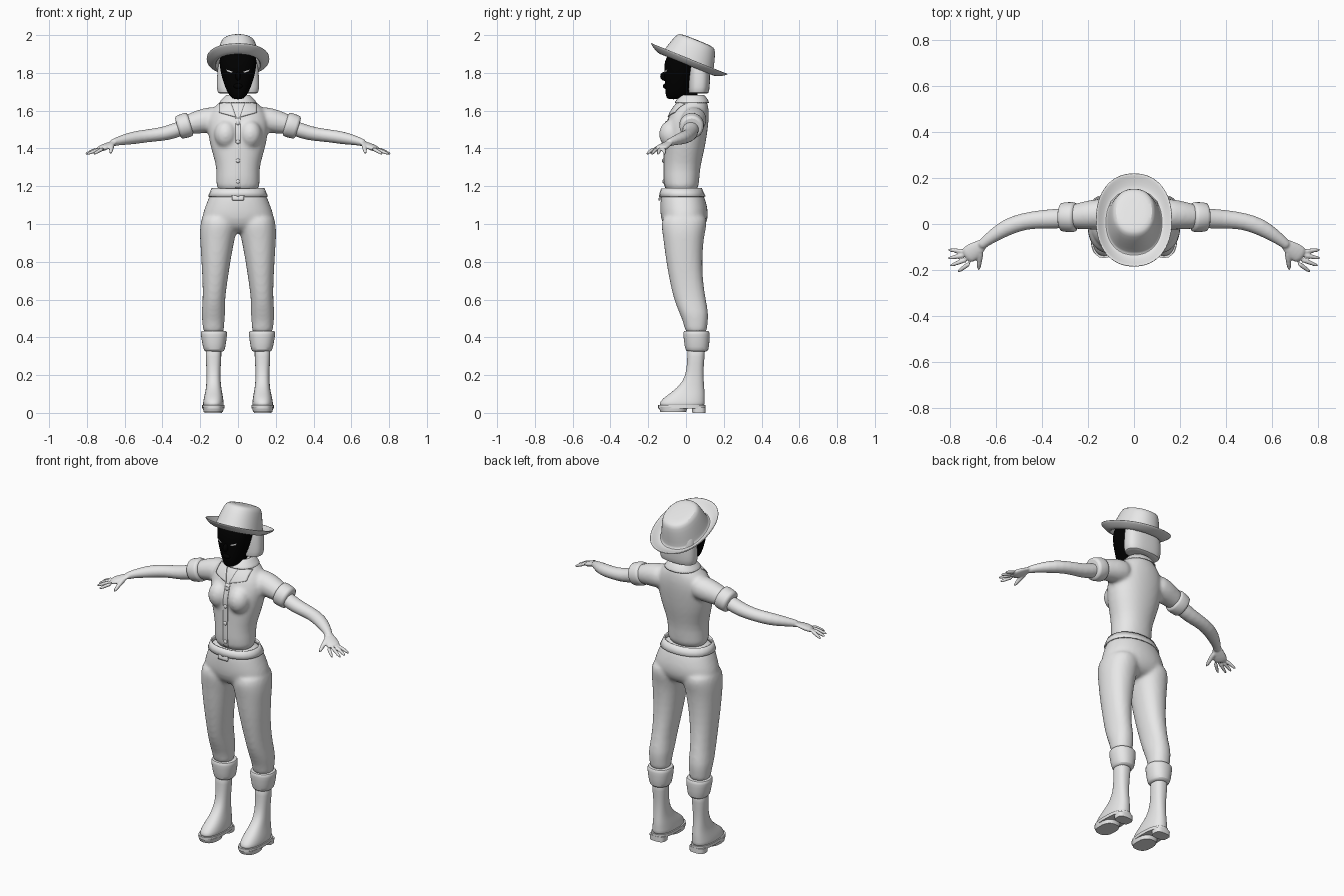
import bpy, bmesh
from math import cos, sin, pi, radians
from mathutils import Matrix, Vector

cube = bpy.data.objects.get("Cube")
if cube:
    bpy.data.objects.remove(cube)


def material(name, value):
    m = bpy.data.materials.new(name)
    m.use_nodes = True
    color = (value, value, value, 1)
    m.diffuse_color = color
    m.node_tree.nodes["Principled BSDF"].inputs["Base Color"].default_value = color
    return m


GREY = material("light grey", 0.8)
BLACK = material("black", 0.0)
SIDES = (1, -1)


def skin_rings(bm, rings, caps=(True, True)):
    """Bridge rings of points and close the chosen ends."""
    rows = [[bm.verts.new(p) for p in ring] for ring in rings]
    n = len(rows[0])
    for a, b in zip(rows, rows[1:]):
        for i in range(n):
            j = (i + 1) % n
            bm.faces.new((a[i], a[j], b[j], b[i]))
    for row, cap in zip((rows[0], rows[-1]), caps):
        if cap:
            bm.faces.new(row)


def loft(bm, rows, side=1, power=2.2, n=24, caps=(True, True)):
    """Level oval sections, each given as z, x0, x1, y0, y1."""
    def bend(c):
        return (1 if c >= 0 else -1) * abs(c) ** (2 / power)
    rings = []
    for z, x0, x1, y0, y1 in rows:
        rings.append([(side * ((x0 + x1) / 2 + (x1 - x0) / 2 * bend(cos(2 * pi * i / n))),
                       (y0 + y1) / 2 + (y1 - y0) / 2 * bend(sin(2 * pi * i / n)), z)
                      for i in range(n)])
    skin_rings(bm, rings, caps)


def even(rows):
    """Sections symmetric about the middle, given as z, half width, y0, y1."""
    return [(z, -x, x, y0, y1) for z, x, y0, y1 in rows]


def tube(bm, path, side=1, flat=1.0, n=16):
    """Round limb through points x, y, z, radius; flat squashes its height."""
    pts = [Vector((side * x, y, z)) for x, y, z, r in path]
    rings = []
    for k, p in enumerate(pts):
        t = (pts[min(k + 1, len(pts) - 1)] - pts[max(k - 1, 0)]).normalized()
        u = t.cross(Vector((0, 0, 1))).normalized()
        v = u.cross(t)
        r = path[k][3]
        rings.append([p + u * r * cos(2 * pi * i / n) + v * r * flat * sin(2 * pi * i / n)
                      for i in range(n)])
    skin_rings(bm, rings)


def ball(bm, center, radii):
    bmesh.ops.create_uvsphere(bm, u_segments=20, v_segments=12, radius=1,
                              matrix=Matrix.Translation(center) @ Matrix.Diagonal((*radii, 1)))


def finish(name, bm, mat=GREY, subdiv=0, voxel=0, smooth=0, thick=0):
    bmesh.ops.recalc_face_normals(bm, faces=bm.faces)
    mesh = bpy.data.meshes.new(name)
    bm.to_mesh(mesh)
    bm.free()
    mesh.materials.append(mat)
    ob = bpy.data.objects.new(name, mesh)
    bpy.context.collection.objects.link(ob)
    bpy.ops.object.select_all(action='DESELECT')
    ob.select_set(True)
    bpy.context.view_layer.objects.active = ob
    bpy.ops.object.shade_smooth_by_angle(angle=radians(50))
    if thick:
        m = ob.modifiers.new("thickness", 'SOLIDIFY')
        m.thickness, m.offset = thick, 0
    if subdiv:
        m = ob.modifiers.new("rounding", 'SUBSURF')
        m.levels = m.render_levels = subdiv
    if voxel:
        m = ob.modifiers.new("blend", 'REMESH')
        m.mode, m.voxel_size, m.use_smooth_shade = 'VOXEL', voxel, True
    if smooth:
        m = ob.modifiers.new("soften", 'SMOOTH')
        m.factor, m.iterations = 0.5, smooth
    return ob


def drape(name, target, corners, across, down, lift=0.004, thick=0.006, sides=(1,)):
    """Thin plate laid on the front of a part; corners are x, z pairs."""
    body = target.evaluated_get(bpy.context.evaluated_depsgraph_get())
    a, b, c, d = (Vector(p) for p in corners)
    bm = bmesh.new()
    for s in sides:
        grid = []
        for j in range(down + 1):
            row = []
            for i in range(across + 1):
                u, v = i / across, j / down
                x, z = a.lerp(b, u).lerp(d.lerp(c, u), v)
                hit, loc, _, _ = body.ray_cast(Vector((s * x, -1, z)), Vector((0, 1, 0)))
                y = loc.y if hit else -0.03
                row.append(bm.verts.new((s * x, y - lift, z)))
            grid.append(row)
        for p, q in zip(grid, grid[1:]):
            for i in range(across):
                bm.faces.new((p[i], p[i + 1], q[i + 1], q[i]))
    return finish(name, bm, thick=thick)


# Shirt: torso, bust and short sleeves blended together
bm = bmesh.new()
loft(bm, even([(1.15, .125, -.115, .07), (1.25, .112, -.12, .07), (1.32, .118, -.118, .08),
               (1.4, .145, -.118, .1), (1.48, .16, -.115, .113), (1.55, .165, -.1, .122),
               (1.61, .14, -.075, .122), (1.65, .09, -.04, .112), (1.68, .06, -.02, .095)]))
for s in SIDES:
    ball(bm, (s * .065, -.08, 1.475), (.062, .064, .075))
    tube(bm, [(.08, .045, 1.56, .07), (.17, .042, 1.55, .07),
              (.25, .033, 1.53, .056), (.28, .03, 1.52, .054)], s)
shirt = finish("shirt", bm, subdiv=1, voxel=.01, smooth=8)

# Rolled sleeve cuffs
bm = bmesh.new()
for s in SIDES:
    tube(bm, [(.25, .03, 1.53, .05), (.25, .03, 1.53, .062), (.26, .03, 1.527, .067),
              (.31, .03, 1.512, .064), (.32, .03, 1.509, .06), (.32, .03, 1.509, .045)], s, n=24)
finish("sleeve_cuffs", bm, subdiv=1)

# Collar, lapels, button strip and buttons
bm = bmesh.new()
loft(bm, even([(1.685, .058, -.02, .09), (1.665, .075, -.04, .108), (1.64, .1, -.06, .122)]),
     caps=(False, False))
finish("collar", bm, thick=.008, subdiv=1)
drape("lapels", shirt, [(.04, 1.65), (.1, 1.635), (.1, 1.59), (.01, 1.565)], 8, 8, sides=SIDES)
drape("button_strip", shirt, [(-.014, 1.56), (.014, 1.56), (.014, 1.19), (-.014, 1.19)], 4, 30,
      lift=.001, thick=.004)
body = shirt.evaluated_get(bpy.context.evaluated_depsgraph_get())
bm = bmesh.new()
for z in (1.535, 1.435, 1.335, 1.225):
    hit, loc, _, _ = body.ray_cast(Vector((0, -1, z)), Vector((0, 1, 0)))
    ball(bm, (0, loc.y - .004, z), (.011, .006, .011))
finish("buttons", bm)

# Trousers: hips and legs blended together
bm = bmesh.new()
loft(bm, even([(1.19, .135, -.125, .078), (1.14, .155, -.135, .1), (1.08, .18, -.138, .117),
               (1.03, .195, -.135, .118), (.98, .19, -.115, .1), (.95, .12, -.07, .05)]))
for s in SIDES:
    loft(bm, [(1.06, .01, .19, -.12, .11), (1, 0, .2, -.133, .112), (.95, .01, .203, -.125, .1),
              (.9, .022, .2, -.118, .092), (.8, .04, .194, -.106, .086), (.7, .055, .188, -.087, .09),
              (.6, .07, .186, -.066, .105), (.52, .066, .195, -.032, .122),
              (.47, .075, .187, -.01, .113), (.41, .07, .187, -.005, .113)], s)
trousers = finish("trousers", bm, subdiv=1, voxel=.01, smooth=6)
bm = bmesh.new()
loft(bm, even([(1.188, .137, -.128, .08), (1.165, .146, -.135, .09), (1.145, .155, -.139, .1)]),
     caps=(False, False))
finish("waistband", bm, thick=.008)
drape("belt_buckle", trousers, [(-.035, 1.165), (.035, 1.165), (.03, 1.125), (-.03, 1.125)], 6, 4,
      lift=.008, thick=.009)

# Turned up trouser cuffs
bm = bmesh.new()
for s in SIDES:
    loft(bm, [(.435, .075, .18, .005, .105), (.435, .06, .195, -.012, .122), (.42, .056, .199, -.016, .127),
              (.37, .063, .19, -.01, .124), (.33, .07, .182, -.004, .12), (.322, .08, .17, .01, .105)], s)
finish("trouser_cuffs", bm, subdiv=1)

# Boots with soles and heels
bm = bmesh.new()
for s in SIDES:
    loft(bm, [(.36, .085, .172, .005, .105), (.3, .088, .172, .008, .098), (.22, .093, .166, .002, .092),
              (.17, .092, .167, -.015, .094), (.13, .088, .17, -.05, .097), (.1, .082, .176, -.09, .1),
              (.075, .078, .182, -.125, .1), (.05, .075, .186, -.142, .1), (.03, .076, .186, -.143, .1)], s, 2.4)
finish("boots", bm, subdiv=1)
bm = bmesh.new()
for s in SIDES:
    loft(bm, [(.042, .071, .19, -.148, .104), (.024, .071, .19, -.148, .104)], s, 2.5)
    loft(bm, [(.03, .074, .187, -.145, .01), (.004, .08, .182, -.135, 0)], s, 2.5)
    loft(bm, [(.03, .083, .18, .03, .104), (0, .084, .178, .034, .104)], s, 3)
finish("boot_soles", bm)

# Arms, hands and fingers
bm = bmesh.new()
for s in SIDES:
    tube(bm, [(.24, .03, 1.53, .045), (.35, .022, 1.487, .044), (.41, .02, 1.475, .04),
              (.48, .012, 1.467, .037), (.55, -.012, 1.457, .038), (.61, -.05, 1.445, .03),
              (.65, -.08, 1.435, .022), (.67, -.1, 1.425, .022)], s, .92)
    tube(bm, [(.645, -.077, 1.436, .02), (.67, -.098, 1.425, .03), (.7, -.12, 1.41, .04),
              (.735, -.145, 1.395, .04)], s, .42)
    for root, tip in (((.74, -.118), (.81, -.112)), ((.735, -.135), (.812, -.15)),
                      ((.722, -.152), (.803, -.183)), ((.71, -.168), (.768, -.21))):
        tube(bm, [(*root, 1.4, .01), ((root[0] + tip[0]) / 2, (root[1] + tip[1]) / 2, 1.386, .01),
                  (*tip, 1.368, .007)], s)
    tube(bm, [(.665, -.11, 1.422, .015), (.67, -.15, 1.405, .013), (.675, -.205, 1.37, .008)], s)
finish("arms", bm, subdiv=1, voxel=.005, smooth=2)

# Neck and head
bm = bmesh.new()
loft(bm, even([(1.58, .055, -.04, .08), (1.66, .05, -.028, .075)]), power=2)
finish("neck", bm)
bm = bmesh.new()
loft(bm, even([(1.65, .047, -.03, .07), (1.75, .045, -.03, .06)]), power=2)
loft(bm, even([(1.66, .02, -.095, -.04), (1.67, .038, -.105, 0), (1.7, .058, -.11, .025),
               (1.74, .074, -.112, .035), (1.79, .09, -.115, .045), (1.84, .098, -.117, .06),
               (1.88, .1, -.108, .07), (1.93, .08, -.07, .07)]))
ball(bm, (0, -.113, 1.782), (.014, .024, .024))
ball(bm, (0, -.11, 1.73), (.024, .012, .014))
head = finish("head", bm, BLACK, subdiv=1)
drape("eyes", head, [(.027, 1.806), (.062, 1.818), (.058, 1.808), (.034, 1.8)], 6, 2,
      lift=.003, thick=.003, sides=SIDES)

# Bobbed hair
bm = bmesh.new()
loft(bm, even([(1.69, .09, .025, .105), (1.69, .107, .012, .12), (1.72, .114, .012, .126),
               (1.78, .112, .012, .128), (1.84, .107, .015, .125), (1.9, .09, .02, .11)]), power=2.6)
finish("hair", bm, subdiv=1)

# Hat with upturned brim, tipped back
bm = bmesh.new()
loft(bm, even([(z, x, -y, y) for z, x, y in
               ((0, .167, .22), (-.012, .155, .203), (-.028, .136, .175), (-.036, .12, .15),
                (-.025, .114, .142), (.03, .104, .128), (.085, .09, .11), (.1, .08, .098),
                (.103, .05, .06))]), caps=(False, True), n=32)
hat = finish("hat", bm, thick=.007, subdiv=1)
hat.location = (0, .018, 1.876)
hat.rotation_euler = (radians(-22), 0, 0)
